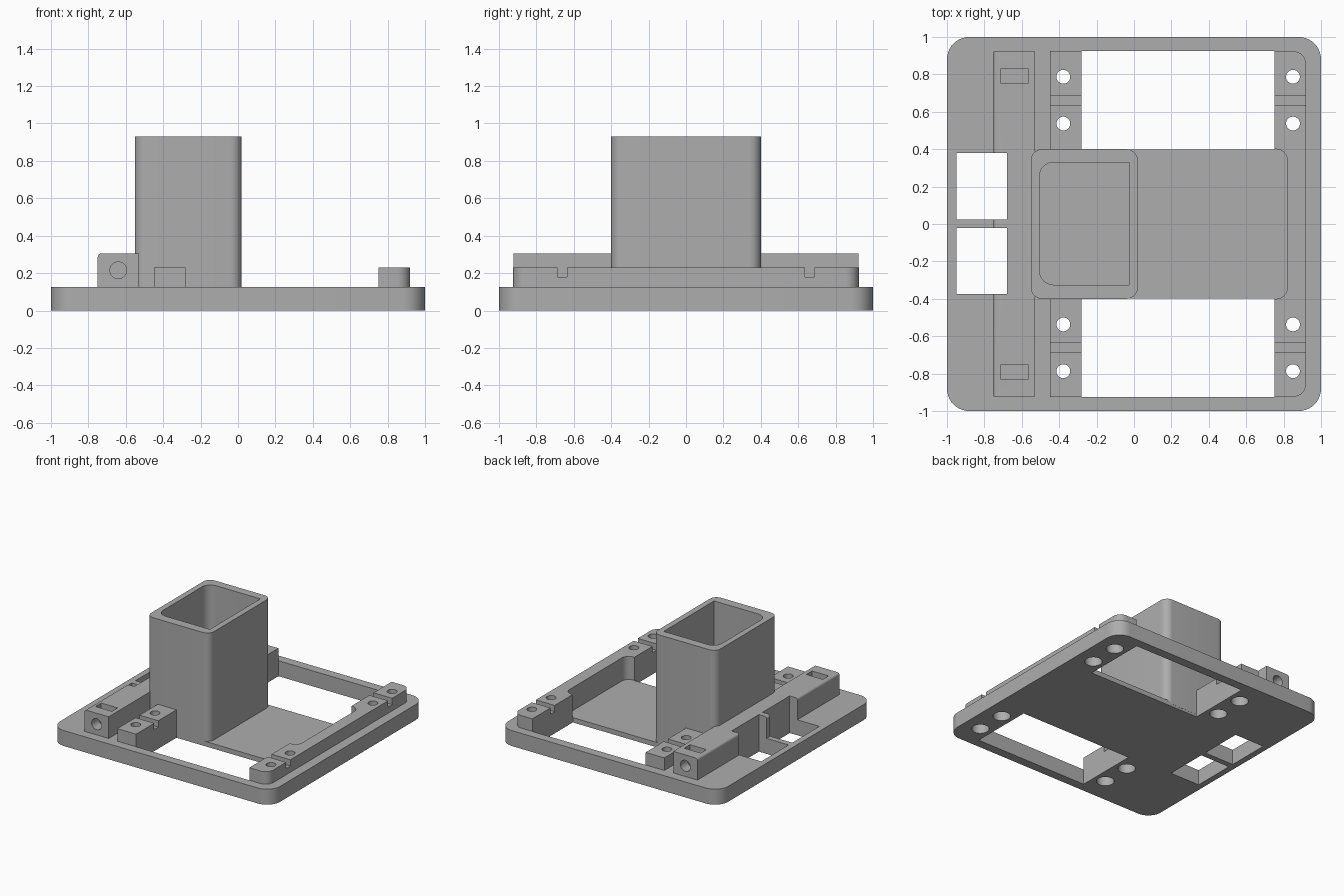
import bpy, bmesh
from math import sin, cos, pi, radians
from mathutils import Matrix

cube = bpy.data.objects.get("Cube")
if cube:
    bpy.data.objects.remove(cube, do_unlink=True)

grey = bpy.data.materials.new("mid grey plastic")
grey.use_nodes = True
colour = (0.42, 0.42, 0.42, 1)
grey.diffuse_color = colour
grey.node_tree.nodes["Principled BSDF"].inputs["Base Color"].default_value = colour


def outline(x0, x1, y0, y1, left=0, right=0, steps=10):
    """Rectangle with rounded left and right corner pairs."""
    pts = []
    corners = [(x1, y1, -1, -1, right), (x0, y1, 1, -1, left),
               (x0, y0, 1, 1, left), (x1, y0, -1, 1, right)]
    for i, (x, y, sx, sy, r) in enumerate(corners):
        if not r:
            pts.append((x, y))
            continue
        for k in range(steps + 1):
            a = (i + k / steps) * pi / 2
            pts.append((x + r * (sx + cos(a)), y + r * (sy + sin(a))))
    return pts


def circle(x, y, r, steps=32):
    return [(x + r * cos(2 * pi * k / steps), y + r * sin(2 * pi * k / steps))
            for k in range(steps)]


def prism(name, pts, low, high, along_y=False):
    """Extrude an outline along z, or an x-z outline along y."""
    bm = bmesh.new()
    face = bm.faces.new([bm.verts.new((x, y, low)) for x, y in pts])
    ext = bmesh.ops.extrude_face_region(bm, geom=[face])["geom"]
    bmesh.ops.translate(bm, vec=(0, 0, high - low),
                        verts=[v for v in ext if isinstance(v, bmesh.types.BMVert)])
    if along_y:
        bm.transform(Matrix(((1, 0, 0, 0), (0, 0, 1, 0), (0, 1, 0, 0), (0, 0, 0, 1))))
    bmesh.ops.recalc_face_normals(bm, faces=bm.faces)
    mesh = bpy.data.meshes.new(name)
    bm.to_mesh(mesh)
    bm.free()
    mesh.materials.append(grey)
    obj = bpy.data.objects.new(name, mesh)
    bpy.context.collection.objects.link(obj)
    return obj


def combine(target, tool, operation="DIFFERENCE"):
    mod = target.modifiers.new("boolean", "BOOLEAN")
    mod.operation, mod.object, mod.solver = operation, tool, "EXACT"
    bpy.context.view_layer.objects.active = target
    bpy.ops.object.modifier_apply(modifier=mod.name)
    bpy.data.objects.remove(tool, do_unlink=True)


def box(x0, x1, y0, y1, z0, z1):
    return prism("cutter", outline(x0, x1, y0, y1), z0, z1)


# Base plate with both screw rails
base = prism("base_frame", outline(-1, 1, -1, 1, 0.12, 0.12), 0, 0.127)
combine(base, prism("right_rail", outline(0.74, 0.92, -0.924, 0.924, 0, 0.07), 0.05, 0.23), "UNION")
combine(base, prism("left_rail", outline(-0.45, -0.27, -0.924, 0.924), 0.05, 0.23), "UNION")

# Tall hinge bar with one softened top edge
bar = [(-0.53, 0.05), (-0.53, 0.305)]
bar += [(-0.73 - 0.02 * sin(a), 0.285 + 0.02 * cos(a)) for a in (radians(d) for d in range(0, 91, 15))]
bar.append((-0.75, 0.05))
combine(base, prism("hinge_bar", bar, -0.922, 0.922, True), "UNION")

# Recessed floor beside the tower
combine(base, prism("pocket", outline(-0.53, 0.82, -0.4, 0.4, 0.04, 0.06), 0.04, 1))

for s in (-1, 1):
    # Large side opening
    ys = sorted((s * 0.399, s * 0.925))
    combine(base, box(-0.28, 0.75, *ys, -1, 1))
    # Captive nut slot and pin hole in the bar
    ys = sorted((s * 0.755, s * 0.83))
    combine(base, box(-0.715, -0.565, *ys, 0.14, 1))
    ys = sorted((s * 0.6, s * 1.1))
    combine(base, prism("pin_hole", circle(-0.64, 0.215, 0.045), *ys, True))
    # Wire notches across the rails
    ys = sorted((s * 0.635, s * 0.688))
    combine(base, box(-0.48, -0.2, *ys, 0.178, 0.26))
    combine(base, box(0.7, 0.97, *ys, 0.178, 0.26))
    # Counterbored screw holes
    for x in (-0.378, 0.85):
        for y in (0.537, 0.787):
            combine(base, prism("screw_hole", circle(x, s * y, 0.037), -1, 1))
            combine(base, prism("counterbore", circle(x, s * y, 0.066), -1, 0.09))

# Two windows cut through plate and bar
combine(base, box(-0.95, -0.68, 0.025, 0.38, -1, 1))
combine(base, box(-0.95, -0.68, -0.375, -0.022, -1, 1))

# Hollow tower
tower = prism("tower", outline(-0.552, 0.02, -0.4, 0.4, 0.06, 0.06), 0.02, 0.93)
combine(tower, prism("cavity", outline(-0.505, -0.028, -0.325, 0.33, 0.075, 0), 0, 1.2))

for obj in (base, tower):
    bpy.ops.object.select_all(action="DESELECT")
    obj.select_set(True)
    bpy.context.view_layer.objects.active = obj
    bpy.ops.object.shade_smooth_by_angle(angle=radians(30))
